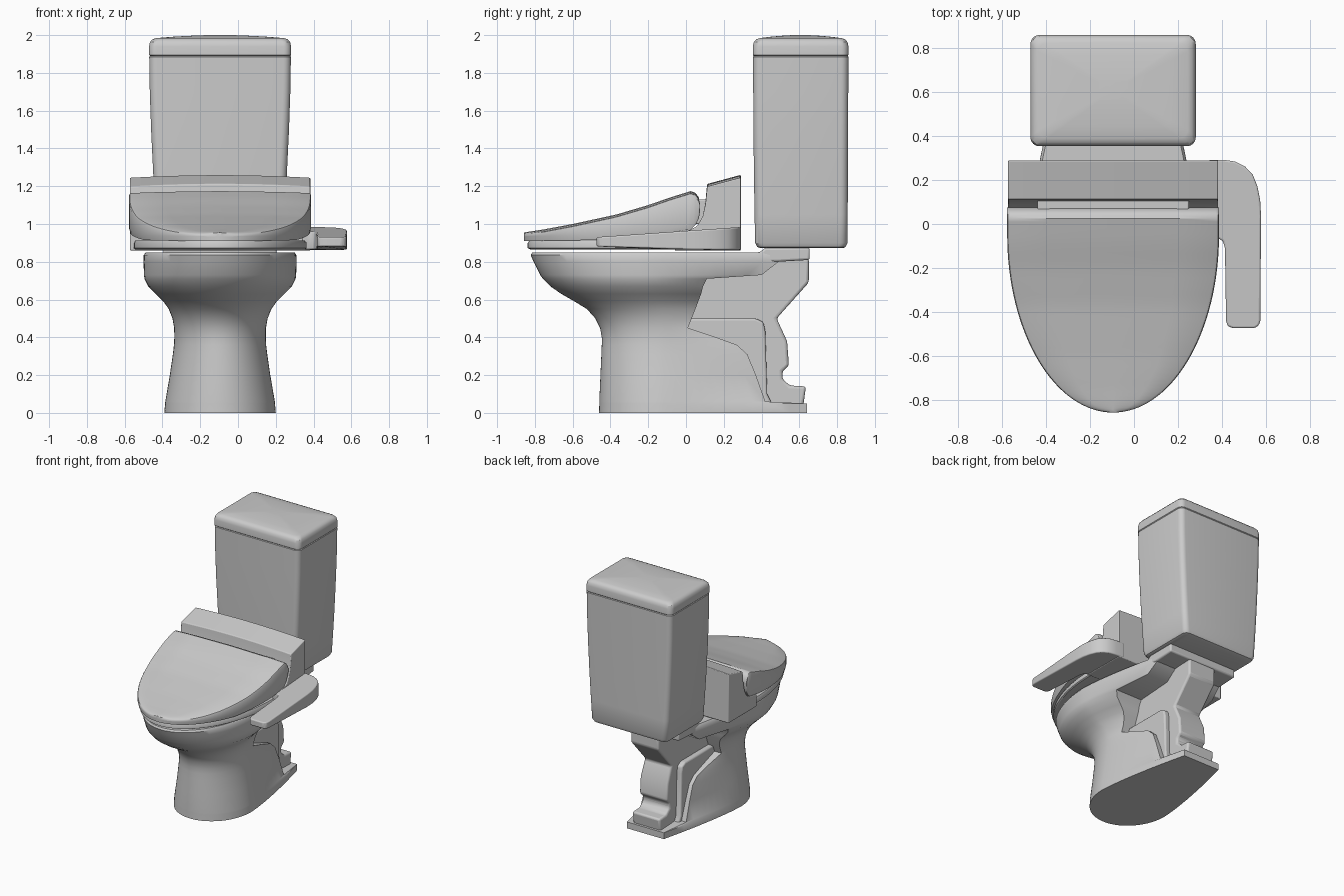
import bpy, bmesh, math

CX = -0.095  # the toilet's own centre line (the side control offsets it)


def finish(name, bm, bevel=0, angle=32):
    bmesh.ops.recalc_face_normals(bm, faces=bm.faces)
    me = bpy.data.meshes.new(name)
    bm.to_mesh(me)
    bm.free()
    ob = bpy.data.objects.new(name, me)
    bpy.context.collection.objects.link(ob)
    if bevel:
        b = ob.modifiers.new("bevel", 'BEVEL')
        b.width, b.segments, b.limit_method = bevel, 3, 'ANGLE'
        b.angle_limit = math.radians(25)
    bpy.ops.object.select_all(action='DESELECT')
    ob.select_set(True)
    bpy.context.view_layer.objects.active = ob
    bpy.ops.object.shade_smooth_by_angle(angle=math.radians(angle))
    return ob


def loft(name, rings, **kw):
    """Skin closed rings of equal point count and cap both ends."""
    bm = bmesh.new()
    vs = [[bm.verts.new(p) for p in r] for r in rings]
    n = len(vs[0])
    for a, b in zip(vs, vs[1:]):
        for i in range(n):
            j = (i + 1) % n
            bm.faces.new((a[i], a[j], b[j], b[i]))
    bm.faces.new(vs[0])
    bm.faces.new(vs[-1])
    return finish(name, bm, **kw)


def slab(name, profile, half, crown=0, cuts=1, **kw):
    """Extrude a y-z profile across x; crown arches points above z = 1.1."""
    rings = []
    for k in range(cuts + 1):
        t = 2 * k / cuts - 1
        rings.append([(CX + t * half, y, z - (crown * t * t if z > 1.1 else 0))
                      for y, z in profile])
    return loft(name, rings, **kw)


def d_ring(z, w, yf, yc, yb, wb, n=40, m=8):
    """Elliptical nose (front yf, widest at yc) with sides tapering to a flat back."""
    pts = [(w * math.cos(math.pi * i / n), yc - (yc - yf) * math.sin(math.pi * i / n))
           for i in range(n + 1)]
    side = []
    for k in range(1, m + 1):
        t = k / m
        side.append((w + (wb - w) * t ** 1.4, yc + (yb - yc) * t))
    pts += [(-x, y) for x, y in side] + side[::-1]
    return [(CX + x, y, z) for x, y in pts]


def box_ring(z, w, y0, y1, r=0.04, n=6):
    """Rounded rectangle."""
    cy, h, pts = (y0 + y1) / 2, (y1 - y0) / 2, []
    for q, (sx, sy) in enumerate(((1, 1), (-1, 1), (-1, -1), (1, -1))):
        for k in range(n + 1):
            a = math.pi / 2 * (q + k / n)
            pts.append((CX + sx * (w - r) + r * math.cos(a),
                        cy + sy * (h - r) + r * math.sin(a), z))
    return pts


def interp(x, table):
    for (x0, v0), (x1, v1) in zip(table, table[1:]):
        if x <= x1:
            return v0 + (v1 - v0) * max(0, (x - x0) / (x1 - x0))
    return table[-1][1]


# bowl and pedestal: z, half width, front, widest y, back, back half width
bowl = [
    (0.00, .295, -.460, -.12, .640, .16),
    (0.05, .291, -.459, -.12, .640, .16),
    (0.06, .290, -.459, -.12, .420, .20),
    (0.20, .266, -.453, -.12, .370, .195),
    (0.31, .250, -.448, -.12, .325, .19),
    (0.36, .244, -.446, -.12, .270, .19),
    (0.40, .242, -.446, -.12, .160, .20),
    (0.45, .243, -.455, -.13, .010, .22),
    (0.50, .252, -.480, -.14, .030, .22),
    (0.55, .272, -.525, -.16, .050, .23),
    (0.59, .300, -.590, -.18, .065, .25),
    (0.63, .340, -.660, -.19, .080, .29),
    (0.67, .380, -.718, -.20, .090, .33),
    (0.71, .400, -.757, -.20, .110, .35),
    (0.73, .403, -.772, -.20, .400, .30),
    (0.80, .405, -.807, -.20, .490, .29),
    (0.835, .404, -.822, -.20, .490, .29),
    (0.85, .394, -.814, -.20, .480, .28),
]
loft("bowl_and_pedestal", [d_ring(*r) for r in bowl], angle=40)

# trapway behind the pedestal, with its raised side panels and the tank mount
slab("trapway", [(0, .78), (0, .3), (.3, .03), (.62, .03), (.635, .14), (.55, .145),
                 (.51, .18), (.51, .22), (.545, .25), (.535, .38), (.48, .5),
                 (.65, .69), (.65, .82), (.4, .82)], .12, bevel=.015)
slab("trapway_side_panels", [(0, .5), (.37, .5), (.41, .48), (.42, .43), (.43, .1),
                             (.46, .04), (.2, .04), (0, .3)], .16, bevel=.012)
slab("tank_mount", [(.30, .80), (.48, .80), (.655, .81), (.655, .875),
                    (.42, .875), (.39, .85), (.30, .845)], .30, bevel=.012)

# tank: z, half width, front, back
tank = [(.872, .305, .395, .83), (.878, .320, .378, .845), (.90, .331, .366, .855),
        (1.05, .341, .363, .856), (1.25, .353, .360, .857), (1.5, .365, .357, .858),
        (1.7, .372, .356, .859), (1.885, .375, .355, .86), (1.89, .371, .359, .856)]
loft("tank", [box_ring(*r) for r in tank])

# domed tank lid
lid = [(1.89, .371, .359, .856), (1.895, .376, .354, .86), (1.94, .376, .354, .86),
       (1.963, .371, .359, .855), (1.977, .359, .371, .843), (1.984, .340, .390, .824)]
rings = [box_ring(*r) for r in lid]
for z, s in ((1.991, .75), (1.996, .5), (2.0, .2)):
    rings.append(box_ring(z, .34 * s, .607 - .217 * s, .607 + .217 * s, .04 * s))
loft("tank_lid", rings)

# seat under the cover
loft("seat", [d_ring(z, w, f, -.08, .1, .44) for z, w, f in
              ((.866, .450, -.825), (.872, .458, -.838), (.898, .458, -.838),
               (.912, .450, -.83))])

# sloping seat cover, skinned front to back
top = [(-.86, .955), (-.75, .972), (-.6, 1.0), (-.37, 1.05), (-.2, 1.1), (-.08, 1.142),
       (.025, 1.174), (.05, 1.165), (.068, 1.14), (.075, 1.11)]
bot = [(-.86, .91), (-.48, .915), (-.1, .95), (.025, .972), (.05, .995), (.068, 1.03),
       (.075, 1.07)]
ys = [-.05 - .808 * math.cos(math.pi / 2 * k / 32) for k in range(33)]
ys[0] = -.8578
ys += [-.02, .01, .025, .04, .05, .06, .068, .075]
rings = []
for y in ys:
    w = .482 * math.sqrt(max(0, 1 - (min(0, y + .05) / .808) ** 2))
    t, b = interp(y, top), interp(y, bot)
    e = min(.014, w * .4)
    half = [(w - .5 * e, b), (w, b + .025), (w, t - .022), (w - .3 * e, t - .014),
            (w - e, t - .01), (w * .6, t - .004)]
    pts = half + [(0, t)] + [(-x, z) for x, z in half[::-1]]
    rings.append([(CX + x, y, z) for x, z in pts])
loft("seat_cover", rings, angle=35)

# washing unit behind the cover, and the hinge block between them
slab("rear_unit", [(.29, .86), (.29, 1.26), (.112, 1.212), (.103, 1.12), (.088, 1.04),
                   (.06, .99), (.02, .968), (-.06, .955), (-.06, .86)],
     .478, crown=.014, cuts=16, bevel=.006)
slab("cover_hinge", [(.03, 1.0), (.12, 1.0), (.12, 1.13), (.03, 1.13)], .345, bevel=.008)

# control arm on the right-hand side
outline = [(.34, .292), (.41, .292), (.46, .284), (.505, .262), (.54, .225), (.562, .17),
           (.574, .11), (.578, .04), (.575, -.44), (.567, -.462), (.548, -.474),
           (.45, -.474), (.426, -.464), (.419, -.44), (.414, -.11), (.405, -.078),
           (.385, -.066), (.34, -.066)]
under = [(-.48, .882), (-.3, .868), (.3, .862)]
loft("control_arm", [[(x, y, interp(y, under)) for x, y in outline],
                     [(x, y, .93 + (y + .48) * .07) for x, y in outline]], bevel=.008)
